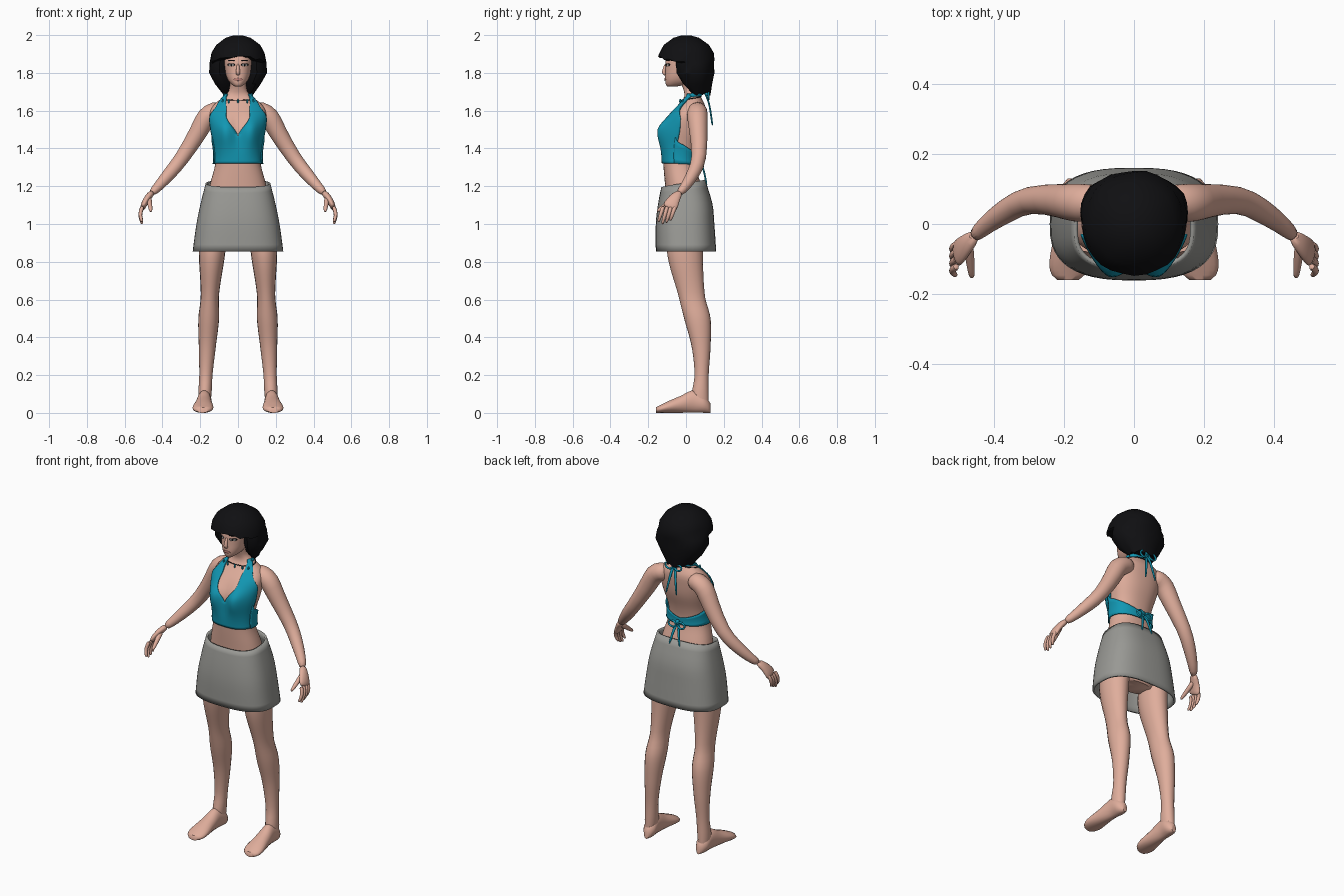
import bpy, bmesh, random
from math import sin, cos, pi, exp, radians, copysign
from mathutils import Vector

random.seed(4)
if "Cube" in bpy.data.objects:
    bpy.data.objects.remove(bpy.data.objects["Cube"], do_unlink=True)


def material(name, red, green, blue):
    mat = bpy.data.materials.new(name)
    mat.use_nodes = True
    mat.diffuse_color = (red, green, blue, 1)
    bsdf = mat.node_tree.nodes["Principled BSDF"]
    bsdf.inputs["Base Color"].default_value = mat.diffuse_color
    bsdf.inputs["Roughness"].default_value = .8
    return mat


SKIN = material("skin", .74, .42, .33)
TEAL = material("teal cloth", .006, .31, .45)
GREY = material("grey cloth", .32, .32, .3)
BLACK = material("black hair", .005, .005, .006)
LIP = material("lip", .52, .22, .19)
WHITE = material("eye white", .75, .72, .7)


def surface(name, rings, mat, closed=True, caps=True, mirror=False, subsurf=False, solid=0, angle=60):
    """Skin a list of equally long point rings into one object."""
    bm = bmesh.new()
    rows = [[bm.verts.new(point) for point in ring] for ring in rings]
    count = len(rows[0])
    for low, high in zip(rows, rows[1:]):
        for i in range(count if closed else count - 1):
            j = (i + 1) % count
            bm.faces.new((low[i], low[j], high[j], high[i]))
    if caps and closed:
        bm.faces.new(rows[0])
        bm.faces.new(rows[-1])
    bmesh.ops.recalc_face_normals(bm, faces=bm.faces)
    mesh = bpy.data.meshes.new(name)
    bm.to_mesh(mesh)
    bm.free()
    mesh.materials.append(mat)
    mesh.shade_smooth()
    mesh.set_sharp_from_angle(angle=radians(angle))
    obj = bpy.data.objects.new(name, mesh)
    bpy.context.collection.objects.link(obj)
    if mirror:
        obj.modifiers.new("Mirror", 'MIRROR')
    if solid:
        obj.modifiers.new("Thickness", 'SOLIDIFY').thickness = solid
    if subsurf:
        obj.modifiers.new("Smooth", 'SUBSURF').levels = 1


def steps(start, end, count):
    return [start + (end - start) * i / count for i in range(count + 1)]


def circle(count):
    return steps(0, 2 * pi, count)[:-1]


def tube(name, path, mat, ref=(0, 1, 0), sides=10, mirror=True):
    """Tube through points that end in one radius, or in a side and an up radius."""
    centres = [Vector(p[:3]) for p in path]
    rings = []
    for i, (centre, p) in enumerate(zip(centres, path)):
        along = (centres[min(i + 1, len(path) - 1)] - centres[max(i - 1, 0)]).normalized()
        side = along.cross(Vector(ref)).normalized()
        up = side.cross(along)
        rings.append([centre + side * p[3] * cos(a) + up * p[-1] * sin(a) for a in circle(sides)])
    surface(name, rings, mat, mirror=mirror, subsurf=True, angle=90)


def at(table, key):
    """Smoothly interpolate a table whose rows start with a rising key."""
    rows = [Vector(row) for row in table]
    last = len(rows) - 1
    i = max(k for k in range(last) if k == 0 or rows[k][0] <= key)
    a, b = rows[i], rows[i + 1]
    before, after = rows[max(i - 1, 0)], rows[min(i + 2, last)]
    span = b[0] - a[0]
    t = min(max((key - a[0]) / span, 0), 1)
    c = a + (b - before) * (span / (b[0] - before[0]) / 3)
    d = b - (after - a) * (span / (after[0] - a[0]) / 3)
    middle = c.lerp(d, t)
    left, right = a.lerp(c, t).lerp(middle, t), middle.lerp(d.lerp(b, t), t)
    return list(left.lerp(right, t))[1:]


def oval(z, half_width, front, back, angle, offset=0, power=2.3):
    """Point on a rounded outline; angle zero faces the front."""
    def bulge(value):
        return copysign(abs(value) ** (2 / power), value)
    x = (half_width + offset) * bulge(sin(angle))
    y = (front + back) / 2 - ((back - front) / 2 + offset) * bulge(cos(angle))
    return Vector((x, y, z))


# Torso and neck: height, half width, front, back
TORSO = [(.9, .09, -.05, .07), (1, .18, -.09, .11), (1.2, .15, -.11, .08), (1.32, .12, -.12, .05),
         (1.4, .12, -.12, .06), (1.5, .14, -.11, .09), (1.58, .15, -.08, .1), (1.63, .13, -.04, .1),
         (1.67, .08, -.01, .08), (1.7, .05, -.01, .07), (1.78, .04, -.04, .05)]


def body(z, angle, offset=0):
    point = oval(z, *at(TORSO, z), angle, offset)
    if cos(angle) > 0:
        rise = (z - 1.5) / (.06 if z > 1.5 else .1)
        point.y -= .04 * exp(-((abs(point.x) - .07) / .05) ** 2 - rise * rise)
    return point


def cloth(z, degrees):
    return body(z, radians(degrees), .008)


surface("torso", [[body(z, a) for a in circle(40)] for z in steps(.9, 1.78, 44)], SKIN)

# Halter panels: height, inner and outer edge in degrees from the front
PANEL = [(1.32, 0, 78), (1.47, 0, 84), (1.56, 19, 74), (1.62, 22, 52), (1.66, 36, 66), (1.69, 60, 100)]
rings = []
for z in steps(1.32, 1.69, 28):
    inner, outer = at(PANEL, z)
    rings.append([cloth(z, d) for d in steps(max(inner, 0), outer, 14)])
surface("halter_front", rings, TEAL, closed=False, mirror=True, solid=.006)

# Halter band narrowing towards the knot at the back
rings = []
for f in steps(0, 1, 16):
    low, high = 1.32 - .01 * f, 1.46 - .11 * f ** .6
    rings.append([cloth(z, 76 + 104 * f) for z in steps(low, high, 5)])
surface("halter_band", rings, TEAL, closed=False, mirror=True, solid=.006)

# Neck strap, then a knot, two tails and two bow loops at neck and waist
strap = [(*cloth(1.68 + .01 * f, 75 + 105 * f), .005, .012) for f in steps(0, 1, 7)]
tube("neck_strap", strap, TEAL, ref=(0, 0, 1))
for place, y, z, drop in (("neck", .1, 1.69, .17), ("waist", .07, 1.33, .13)):
    knot = [(0, y + .01, z + rise, .012) for rise in (-.015, 0, .015)]
    tube(place + "_tie_knot", knot, TEAL, mirror=False)
    tail = [(.005 + .03 * f, y + .04 * f ** .5, z - drop * f, .009 - .005 * f * f, .005) for f in steps(0, 1, 5)]
    tube(place + "_tie_tail", tail, TEAL)
    loop = [(.03 - .025 * cos(a), y + .02, z - .01 + .02 * sin(a), .006) for a in steps(0, 2 * pi, 9)]
    tube(place + "_tie_loop", loop, TEAL)

# Necklace with small beads
cord = [(*body(1.675 - .02 * cos(a / 2) ** 2, a, .003), .003) for a in steps(0, pi, 16)]
tube("necklace", cord, BLACK, ref=(0, 0, 1), sides=6)
for degrees in (0, 22, 42):
    x, y, z = cloth(1.65, degrees)
    bead = [(x, y, z + drop, .006 * cos(drop * 110)) for drop in steps(-.012, .012, 4)]
    tube("necklace_bead", bead, TEAL, mirror=degrees > 0)

# Skirt: flared open shell with a raised back edge
SKIRT = [(.855, .24, -.16, .16), (1, .22, -.16, .15), (1.1, .2, -.15, .14), (1.22, .17, -.13, .1)]
rings = []
for f in steps(0, 1, 10):
    z = .855 + .36 * f
    rings.append([oval(z - .02 * f ** 3 * cos(a), *at(SKIRT, z), a, power=2.7) for a in circle(48)])
surface("skirt", rings, GREY, caps=False, solid=.012)

# Legs: height, half width, front, back; they lean outwards going down
LEG = [(.04, .03, .03, .12), (.1, .035, .03, .12), (.2, .035, .045, .12), (.35, .045, .03, .13),
       (.5, .055, -.01, .13), (.62, .048, -.04, .1), (.85, .07, -.1, .09), (1, .07, -.08, .1)]
rings = []
for z in steps(.04, 1, 32):
    lean = Vector((.18 - .05 * z, 0, 0))
    rings.append([oval(z, *at(LEG, z), a, power=2) + lean for a in circle(20)])
surface("leg", rings, SKIN, mirror=True)

# Feet: depth, half width, height of each slice resting on the floor
FOOT = [(-.16, .03, .03), (-.14, .05, .04), (-.1, .055, .06), (-.03, .045, .09),
        (.04, .037, .12), (.1, .036, .09), (.13, .015, .05)]
rings = []
for y in steps(-.16, .13, 20):
    width, height = at(FOOT, y)
    rings.append([(.18 - y / 20 + width * cos(a), y, height * (1 + sin(a)) / 2) for a in circle(18)])
surface("foot", rings, SKIN, mirror=True)

# Arms, palms, fingers and thumbs
tube("arm", [(.07, .06, 1.6, .045), (.12, .06, 1.6, .055), (.17, .06, 1.57, .057), (.2, .065, 1.5, .05),
             (.3, .075, 1.34, .039), (.36, .04, 1.27, .037), (.42, 0, 1.2, .027), (.46, -.04, 1.16, .021)],
     SKIN, sides=14)
tube("palm", [(.45, -.03, 1.17, .02), (.48, -.06, 1.14, .018, .032), (.5, -.08, 1.1, .018, .043),
              (.505, -.09, 1.08, .013, .04)], SKIN)
for j in range(4):
    y, length = -.12 + .021 * j, .1 - .012 * abs(j - 1.2)
    finger = [(.504 + .014 * sin(f * 3), y - .027 * f, 1.095 - length * f, .011 - .004 * f ** 3)
              for f in steps(0, 1, 4)]
    tube("finger", finger, SKIN)
thumb = [(.472 - .011 * f, -.055 - .1 * f, 1.14 - .075 * f, .015 - .007 * f * f) for f in steps(0, 1, 4)]
tube("thumb", thumb, SKIN)

# Head: height, half width, front, back
HEAD = [(1.728, .018, -.1, -.05), (1.737, .032, -.106, 0), (1.76, .052, -.11, .04),
        (1.8, .066, -.11, .07), (1.88, .073, -.105, .09), (1.95, .05, -.07, .07)]
surface("head", [[oval(z, *at(HEAD, z), a) for a in circle(32)] for z in steps(1.728, 1.95, 20)], SKIN)
tube("nose", [(0, -.106, 1.85, .007), (0, -.115, 1.82, .009), (0, -.12, 1.8, .014, .012),
              (0, -.108, 1.787, .011, .006)], SKIN, mirror=False)


def face_plate(name, mat, z, x, half_width, half_height, layer):
    """Thin almond shaped plate lying on the face."""
    shape = at(HEAD, z)
    rings = []
    for a in steps(0, pi, 8):
        px = x - half_width * cos(a)
        half = half_height * max(.1, sin(a))
        turn = copysign(abs(px / shape[0]) ** 1.15, px)
        y = oval(z, *shape, math_angle(turn), layer * .0015).y
        rings.append([(px, y, z - half), (px, y, z), (px, y, z + half)])
    surface(name, rings, mat, closed=False, mirror=x > 0, solid=.002)


def math_angle(sine):
    """Angle from the front whose sine is given."""
    return Vector((1, 0)).angle_signed(Vector(((1 - sine * sine) ** .5, -sine)))


face_plate("eye_outline", BLACK, 1.843, .036, .02, .008, 1)
face_plate("eye_white", WHITE, 1.841, .036, .015, .005, 2)
face_plate("iris", BLACK, 1.842, .036, .005, .005, 3)
face_plate("eyebrow", BLACK, 1.866, .035, .02, .003, 1)
face_plate("lips", LIP, 1.765, 0, .024, .007, 2)

# Hair: hollowed bob below, domed crown with a fringe above
BOB = [(1.69, .08, -.03, .13), (1.74, .12, -.065, .14), (1.8, .156, -.085, .15), (1.855, .15, -.09, .15)]
CROWN = [(1.868 + .132 * sin(t), .147 * cos(t), -.147 * cos(t), .153 * cos(t)) for t in (0, .3, .65, 1.1, 1.4)]
rings = []
for row in BOB + CROWN:
    ring = []
    for a in circle(28):
        point = oval(*row, a, power=2.1)
        point.xy *= random.uniform(.98, 1.01)
        if row in BOB and cos(a) > 0:
            point.y += .11 * exp(-(point.x / .065) ** 2)
        if row in (BOB[-1], CROWN[0]) and cos(a) > 0:
            point.z += .022 * cos(a) ** 4 + random.uniform(-.008, .004)
        if row == BOB[0]:
            point.z += random.uniform(-.012, .012)
        ring.append(point)
    rings.append(ring)
surface("hair", rings, BLACK, angle=35)
